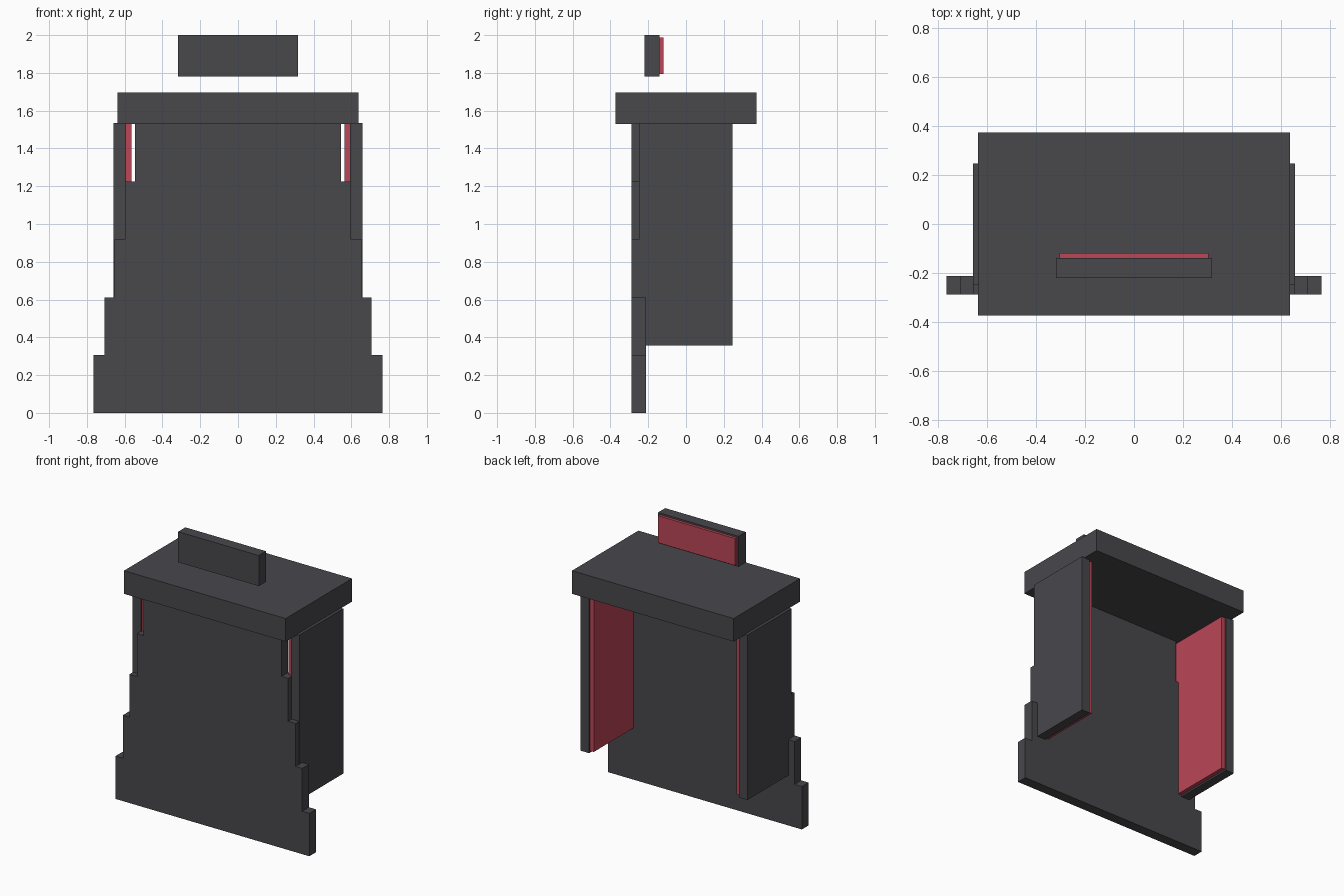
import bpy
import bmesh

cube = bpy.data.objects.get("Cube")
if cube:
    bpy.data.objects.remove(cube, do_unlink=True)


def make_material(name, rgb):
    mat = bpy.data.materials.new(name)
    mat.use_nodes = True
    mat.diffuse_color = (*rgb, 1)
    mat.node_tree.nodes["Principled BSDF"].inputs["Base Color"].default_value = (*rgb, 1)
    return mat


charcoal = make_material("charcoal", (0.065, 0.063, 0.071))
rose = make_material("rose_red", (0.49, 0.061, 0.093))


def add_object(name, bm, mat):
    bmesh.ops.recalc_face_normals(bm, faces=bm.faces)
    mesh = bpy.data.meshes.new(name)
    bm.to_mesh(mesh)
    bm.free()
    mesh.materials.append(mat)
    obj = bpy.data.objects.new(name, mesh)
    bpy.context.collection.objects.link(obj)
    return obj


def box(name, xs, ys, zs, mat):
    bm = bmesh.new()
    bmesh.ops.create_cube(bm, size=1)
    for v in bm.verts:
        v.co = [lo + (c + 0.5) * (hi - lo) for c, (lo, hi) in zip(v.co, (xs, ys, zs))]
    return add_object(name, bm, mat)


# Stepped front panel: a mirrored staircase outline, extruded backwards
half_widths = [0.765, 0.708, 0.656, 0.597, 0.545]
step = 1.53 / len(half_widths)
right_edge = []
for i, w in enumerate(half_widths):
    right_edge += [(w, i * step), (w, (i + 1) * step)]
outline = right_edge + [(-x, z) for x, z in reversed(right_edge)]
bm = bmesh.new()
face = bm.faces.new([bm.verts.new((x, -0.288, z)) for x, z in outline])
back = bmesh.ops.extrude_face_region(bm, geom=[face])
bmesh.ops.translate(bm, vec=(0, 0.075, 0),
                    verts=[g for g in back["geom"] if isinstance(g, bmesh.types.BMVert)])
add_object("stepped_front_panel", bm, charcoal)

# Side walls with inset lining plates on their inner faces
for side, s in (("left", 1), ("right", -1)):
    box(side + "_wall", sorted((s * 0.592, s * 0.658)), (-0.248, 0.247), (0.357, 1.534), charcoal)
    box(side + "_lining", sorted((s * 0.563, s * 0.593)), (-0.236, 0.235), (0.369, 1.531), rose)

# Overhanging lid slab
box("lid", (-0.638, 0.638), (-0.374, 0.374), (1.53, 1.695), charcoal)

# Floating top block with a lining plate on its back
box("top_block", (-0.318, 0.318), (-0.22, -0.139), (1.782, 2.0), charcoal)
box("top_block_lining", (-0.304, 0.304), (-0.14, -0.119), (1.795, 1.988), rose)
